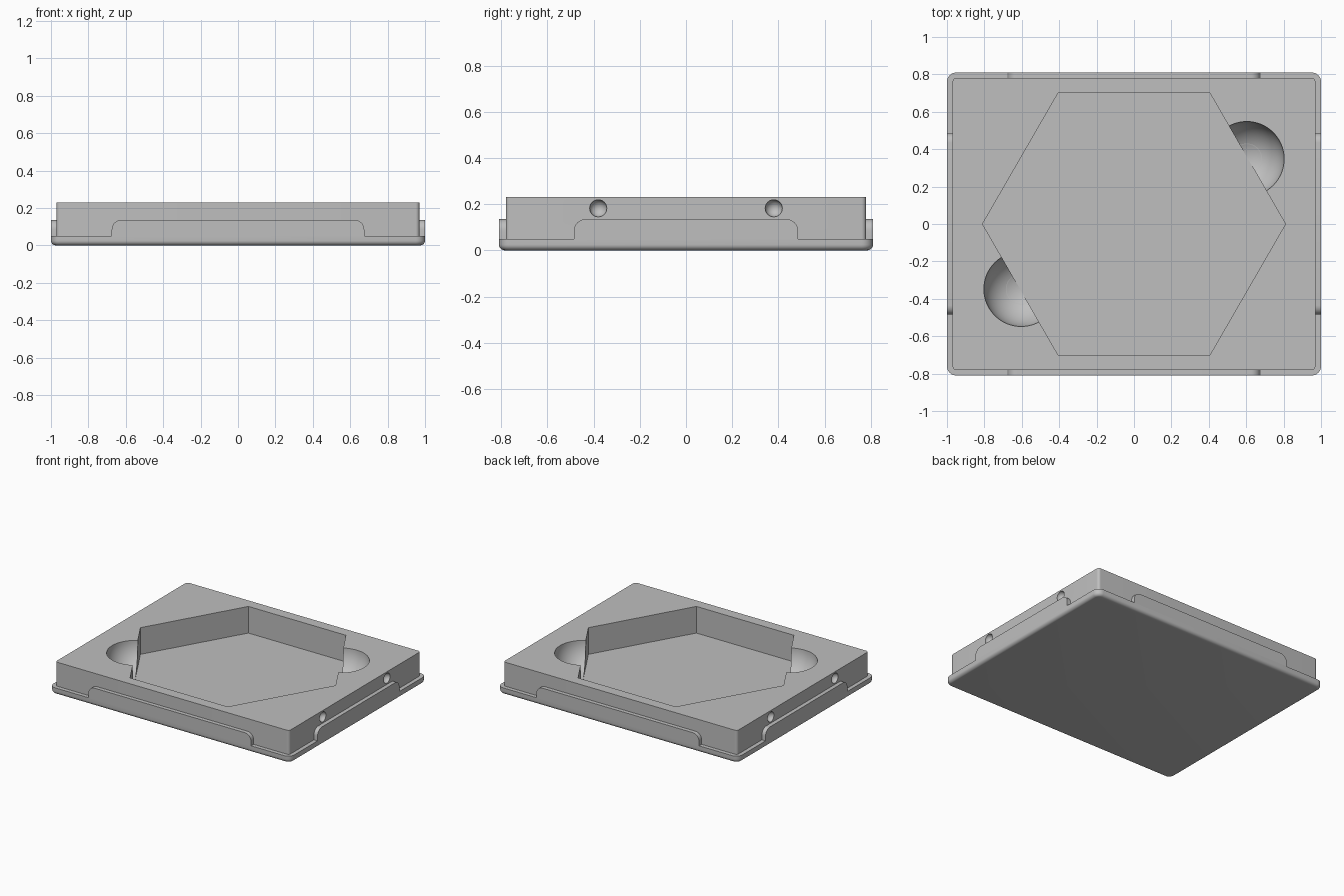
import bpy
import bmesh
from math import sin, cos, pi, radians
from mathutils import Vector

if "Cube" in bpy.data.objects:
    bpy.data.objects.remove(bpy.data.objects["Cube"], do_unlink=True)

grey = bpy.data.materials.new("light_grey")
grey.use_nodes = True
grey.diffuse_color = (0.52, 0.52, 0.52, 1)
grey.node_tree.nodes["Principled BSDF"].inputs["Base Color"].default_value = grey.diffuse_color


def make_object(name, bm):
    bmesh.ops.recalc_face_normals(bm, faces=bm.faces)
    mesh = bpy.data.meshes.new(name)
    bm.to_mesh(mesh)
    bm.free()
    mesh.materials.append(grey)
    obj = bpy.data.objects.new(name, mesh)
    bpy.context.collection.objects.link(obj)
    return obj


def loft(name, rings):
    """Skin matching closed rings of points and cap both ends."""
    bm = bmesh.new()
    loops = [[bm.verts.new(p) for p in ring] for ring in rings]
    for low, high in zip(loops, loops[1:]):
        for i in range(len(low)):
            j = (i + 1) % len(low)
            bm.faces.new((low[i], low[j], high[j], high[i]))
    bm.faces.new(loops[0][::-1])
    bm.faces.new(loops[-1])
    return make_object(name, bm)


def rounded_rect(hx, hy, r, z, steps=8):
    ring = []
    for k, (sx, sy) in enumerate([(1, 1), (-1, 1), (-1, -1), (1, -1)]):
        for i in range(steps + 1):
            a = (k + i / steps) * pi / 2
            ring.append((sx * (hx - r) + r * cos(a), sy * (hy - r) + r * sin(a), z))
    return ring


def ball(name, centre, radius):
    bm = bmesh.new()
    bmesh.ops.create_uvsphere(bm, u_segments=64, v_segments=32, radius=radius)
    bmesh.ops.translate(bm, verts=bm.verts, vec=Vector(centre))
    return make_object(name, bm)


def carve(obj, cutters):
    for cutter in cutters:
        mod = obj.modifiers.new(cutter.name, 'BOOLEAN')
        mod.operation = 'DIFFERENCE'
        mod.solver = 'EXACT'
        mod.object = cutter
    bpy.context.view_layer.update()
    graph = bpy.context.evaluated_depsgraph_get()
    mesh = bpy.data.meshes.new_from_object(obj.evaluated_get(graph))
    obj.modifiers.clear()
    obj.data = mesh


HX, HY = 1.0, 0.81          # half size of the base
LIP = 0.03                  # width of the ledge around the body
BASE_TOP, TAB_TOP, TOP = 0.05, 0.135, 0.23

# Base plate with a rounded lower edge
fillet = 0.025
base_rings = []
for i in range(7):
    a = i / 6 * pi / 2
    inset = fillet * (1 - sin(a))
    base_rings.append(rounded_rect(HX - inset, HY - inset, 0.05 - inset, fillet * (1 - cos(a))))
base_rings.append(rounded_rect(HX, HY, 0.05, BASE_TOP))
base = loft("base_plate", base_rings)

# Main body
body = loft("tray_body", [rounded_rect(HX - LIP, HY - LIP, 0.02, z) for z in (BASE_TOP, TOP)])


# Raised tabs on all four sides, with rounded upper corners
def tab(name, half, reach, turn):
    r = 0.05
    profile = [(-half, BASE_TOP)]
    for sign in (-1, 1):
        arc = [(sign * (half - r + r * cos(i / 8 * pi / 2)), TAB_TOP - r + r * sin(i / 8 * pi / 2))
               for i in range(9)]
        profile += arc if sign < 0 else arc[::-1]
    profile.append((half, BASE_TOP))
    rings = []
    for d in (reach - LIP, reach):
        if turn:
            rings.append([(d * turn, u, z) for u, z in profile])
        else:
            rings.append([(u, d, z) for u, z in profile])
    return loft(name, rings)


tabs = [tab("left_tab", 0.485, HX, 1), tab("right_tab", 0.485, HX, -1),
        tab("back_tab", 0.675, HY, 0), tab("front_tab", 0.675, HY, 0)]
for v in tabs[3].data.vertices:
    v.co.y = -v.co.y
tabs[3].data.flip_normals()

# Hexagonal recess, finger scoops and side dimples
hexagon = loft("hexagon_cutter", [[(0.81 * cos(k * pi / 3), 0.81 * sin(k * pi / 3), z)
                                   for k in range(6)] for z in (0.03, 0.5)])
scoops = [ball("scoop_cutter", (s * 0.603, s * 0.348, TOP + 0.002), 0.2) for s in (1, -1)]
dimples = [ball("dimple_cutter", (sx * (HX - LIP), sy * 0.38, 0.182), 0.037)
           for sx in (1, -1) for sy in (1, -1)]

carve(base, [hexagon] + scoops)
carve(body, [hexagon] + scoops + dimples)
for cutter in [hexagon] + scoops + dimples:
    bpy.data.objects.remove(cutter, do_unlink=True)

# Smooth curved surfaces, keep edges crisp
bpy.ops.object.select_all(action='DESELECT')
for obj in [base, body] + tabs:
    obj.select_set(True)
bpy.context.view_layer.objects.active = body
bpy.ops.object.shade_smooth_by_angle(angle=radians(30))
